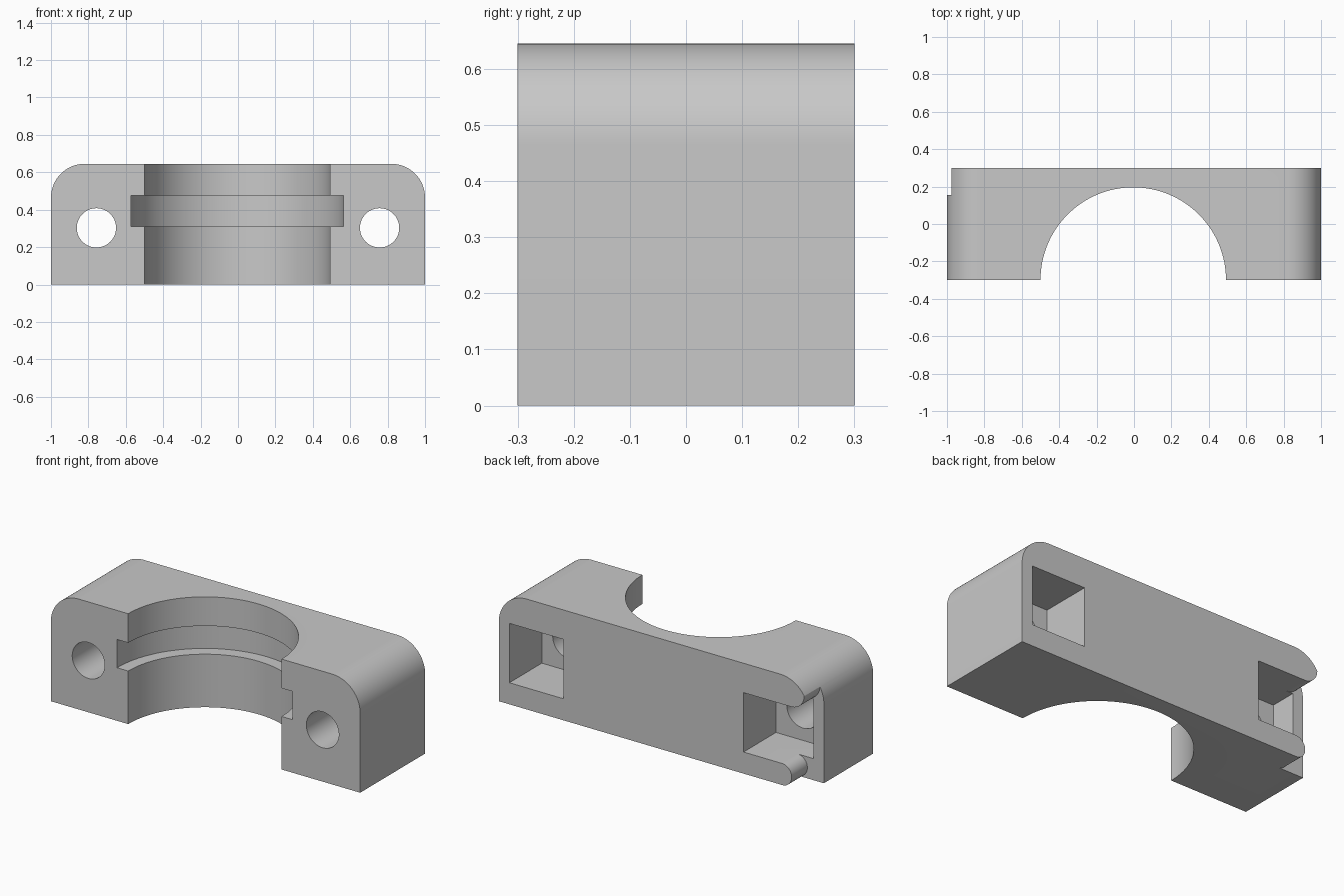
import bpy, bmesh
from math import sin, cos, radians, pi
from mathutils import Matrix

if "Cube" in bpy.data.objects:
    bpy.data.objects.remove(bpy.data.objects["Cube"])

grey = bpy.data.materials.new("plain grey")
grey.use_nodes = True
grey.diffuse_color = (0.58, 0.58, 0.58, 1)
grey.node_tree.nodes["Principled BSDF"].inputs["Base Color"].default_value = (0.58, 0.58, 0.58, 1)

DEPTH = 0.3      # half depth of the block
HEIGHT = 0.645
CORNER = 0.18


def finish(name, bm):
    bmesh.ops.recalc_face_normals(bm, faces=bm.faces)
    mesh = bpy.data.meshes.new(name)
    bm.to_mesh(mesh)
    bm.free()
    mesh.materials.append(grey)
    obj = bpy.data.objects.new(name, mesh)
    bpy.context.collection.objects.link(obj)
    return obj


def arc(x, z, r, start, end, steps=20):
    angles = [radians(start + (end - start) * i / steps) for i in range(steps + 1)]
    return [(x + r * cos(a), z + r * sin(a)) for a in angles]


def prism(name, outline, y0, y1):
    """Extrude an x-z outline along y."""
    bm = bmesh.new()
    face = bm.faces.new([bm.verts.new((x, y0, z)) for x, z in outline])
    side = bmesh.ops.extrude_face_region(bm, geom=[face])["geom"]
    verts = [v for v in side if isinstance(v, bmesh.types.BMVert)]
    bmesh.ops.translate(bm, verts=verts, vec=(0, y1 - y0, 0))
    return finish(name, bm)


def box(name, x0, x1, y0, y1, z0, z1):
    return prism(name, [(x0, z0), (x1, z0), (x1, z1), (x0, z1)], y0, y1)


def cylinder(name, radius, length, centre, tilt=0.0, sides=128):
    bm = bmesh.new()
    bmesh.ops.create_cone(bm, cap_ends=True, segments=sides, radius1=radius, radius2=radius,
                          depth=length,
                          matrix=Matrix.Translation(centre) @ Matrix.Rotation(tilt, 4, "X"))
    return finish(name, bm)


# Block with rounded upper corners
outline = [(-1, 0), (1, 0)]
outline += arc(1 - CORNER, HEIGHT - CORNER, CORNER, 0, 90)
outline += arc(CORNER - 1, HEIGHT - CORNER, CORNER, 90, 180)
body = prism("clamp_half", outline, -DEPTH, DEPTH)

# Half-round bore with a wider groove
cutters = [
    cylinder("bore_cutter", 0.496, 2, (-0.004, -DEPTH, 0.3)),
    cylinder("groove_cutter", 0.568, 0.165, (-0.004, -DEPTH, 0.3925)),
]

# Bolt holes and square nut pockets
for side, label in ((-1, "right"), (1, "left")):
    x = side * 0.757
    cutters.append(cylinder(label + "_bolt_cutter", 0.105, 2, (x, 0, 0.303), pi / 2, 64))
    cutters.append(box(label + "_pocket_cutter", x - 0.175, x + 0.175, 0, 0.5, 0.126, 0.473))

# Open end of the right pocket, leaving two rounded lips
notch = [(-0.7, 0.126)]
notch += arc(-0.83, 0.0625, 0.0635, 90, 270)
notch += [(-0.83, -0.1), (-1.1, -0.1), (-1.1, 0.557)]
notch += arc(-0.89, 0.557, 0.084, 180, 270)
notch += [(-0.7, 0.473)]
cutters.append(prism("end_notch_cutter", notch, 0.155, 0.5))

# Cut everything out of the block
bpy.ops.object.select_all(action="DESELECT")
bpy.context.view_layer.objects.active = body
body.select_set(True)
for cutter in cutters:
    cutter.hide_render = True
    mod = body.modifiers.new(cutter.name, "BOOLEAN")
    mod.operation = "DIFFERENCE"
    mod.solver = "EXACT"
    mod.object = cutter
    bpy.ops.object.modifier_apply(modifier=mod.name)
    bpy.data.objects.remove(cutter)

bpy.ops.object.shade_smooth_by_angle(angle=radians(30))
